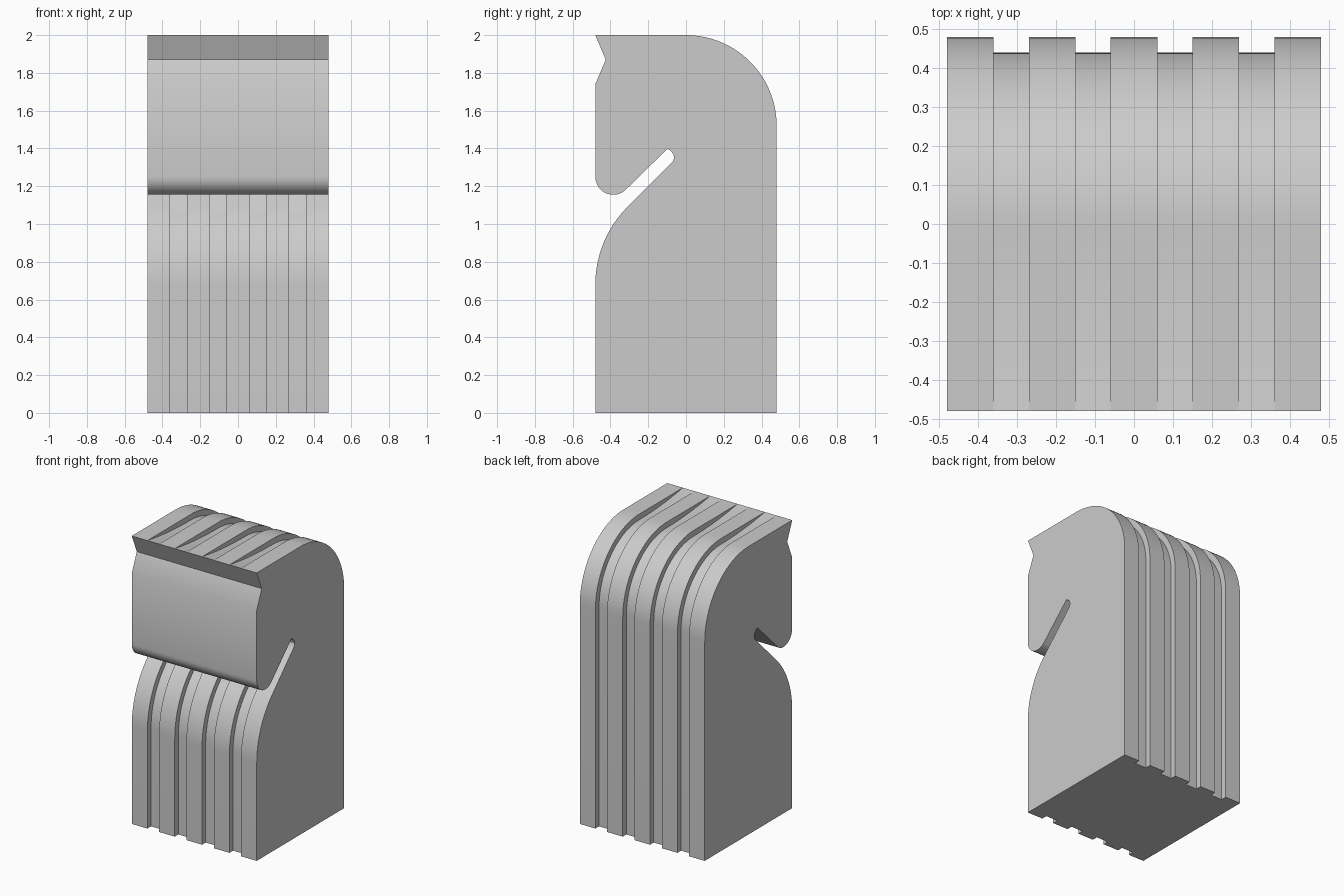
import bpy, bmesh, math

cube = bpy.data.objects.get("Cube")
if cube:
    bpy.data.objects.remove(cube, do_unlink=True)

HALF = 0.48      # half of the width and depth
GROOVE = 0.04    # groove depth
RIDGE_W, GROOVE_W = 0.12, 0.09


def arc(cy, cz, r, start, end, n):
    """Points of an arc in the y-z plane, angles in degrees."""
    angles = [math.radians(start + (end - start) * i / n) for i in range(n + 1)]
    return [(cy + r * math.cos(a), cz + r * math.sin(a)) for a in angles]


def side_profile(d):
    """Horse-head outline (y, z); the mane and chest sink inwards by d."""
    pts = [(HALF - d, 0)]
    # rounded mane at the back
    pts += arc(0, 2 - HALF, HALF - d, 0, 90, 28)
    # crown, where a groove fades out towards the forehead
    for i in range(1, 13):
        t = i / 12
        pts.append((-HALF * t, 2 - d + d * t * t))
    # brow notch and face
    pts += [(-0.425, 1.87), (-HALF, 1.74)]
    # round muzzle and chin
    pts += arc(-0.385, 1.25, 0.095, 180, 315, 20)
    # rounded inner end of the jaw slot
    pts += [(-0.098, 1.398), (-0.082, 1.388), (-0.067, 1.37), (-0.063, 1.35)]
    # lower side of the slot, where the chest groove fades out
    for i in range(9):
        t = 1 - i / 8
        sink = d * (1 - t) * math.sqrt(0.5)
        pts.append((-0.31 + 0.24 * t + sink, 1.09 + 0.24 * t - sink))
    # curved chest down to the base
    pts += arc(0.10, 0.68, 0.58 - d, 135, 180, 20)[1:]
    pts.append((-HALF + d, 0))
    return pts


# Sections across the width: ridges and grooves alternate
sections = []
x = -HALF
for i in range(9):
    depth, width = (GROOVE, GROOVE_W) if i % 2 else (0, RIDGE_W)
    sections += [(x, depth), (x + width, depth)]
    x += width

bm = bmesh.new()
rings = [[bm.verts.new((x, y, z)) for y, z in side_profile(d)]
         for x, d in sections]
for k, (a, b) in enumerate(zip(rings, rings[1:])):
    n = len(a)
    for i in range(n):
        j = (i + 1) % n
        # step walls need no face along the flat base
        if k % 2 and j == 0:
            continue
        if k % 2 and (a[i].co - b[i].co).length < 1e-5 \
                and (a[j].co - b[j].co).length < 1e-5:
            continue
        bm.faces.new((a[i], a[j], b[j], b[i]))
bm.faces.new(rings[0])
bm.faces.new(rings[-1])
bmesh.ops.remove_doubles(bm, verts=bm.verts, dist=1e-5)
bmesh.ops.recalc_face_normals(bm, faces=bm.faces)

mesh = bpy.data.meshes.new("horse_head_block")
bm.to_mesh(mesh)
bm.free()
block = bpy.data.objects.new("horse_head_block", mesh)
bpy.context.collection.objects.link(block)

# Plain grey
grey = bpy.data.materials.new("plain_grey")
grey.use_nodes = True
color = (0.6, 0.6, 0.6, 1)
grey.diffuse_color = color
grey.node_tree.nodes["Principled BSDF"].inputs["Base Color"].default_value = color
mesh.materials.append(grey)

bpy.ops.object.select_all(action='DESELECT')
block.select_set(True)
bpy.context.view_layer.objects.active = block
bpy.ops.object.shade_smooth_by_angle(angle=math.radians(30))
